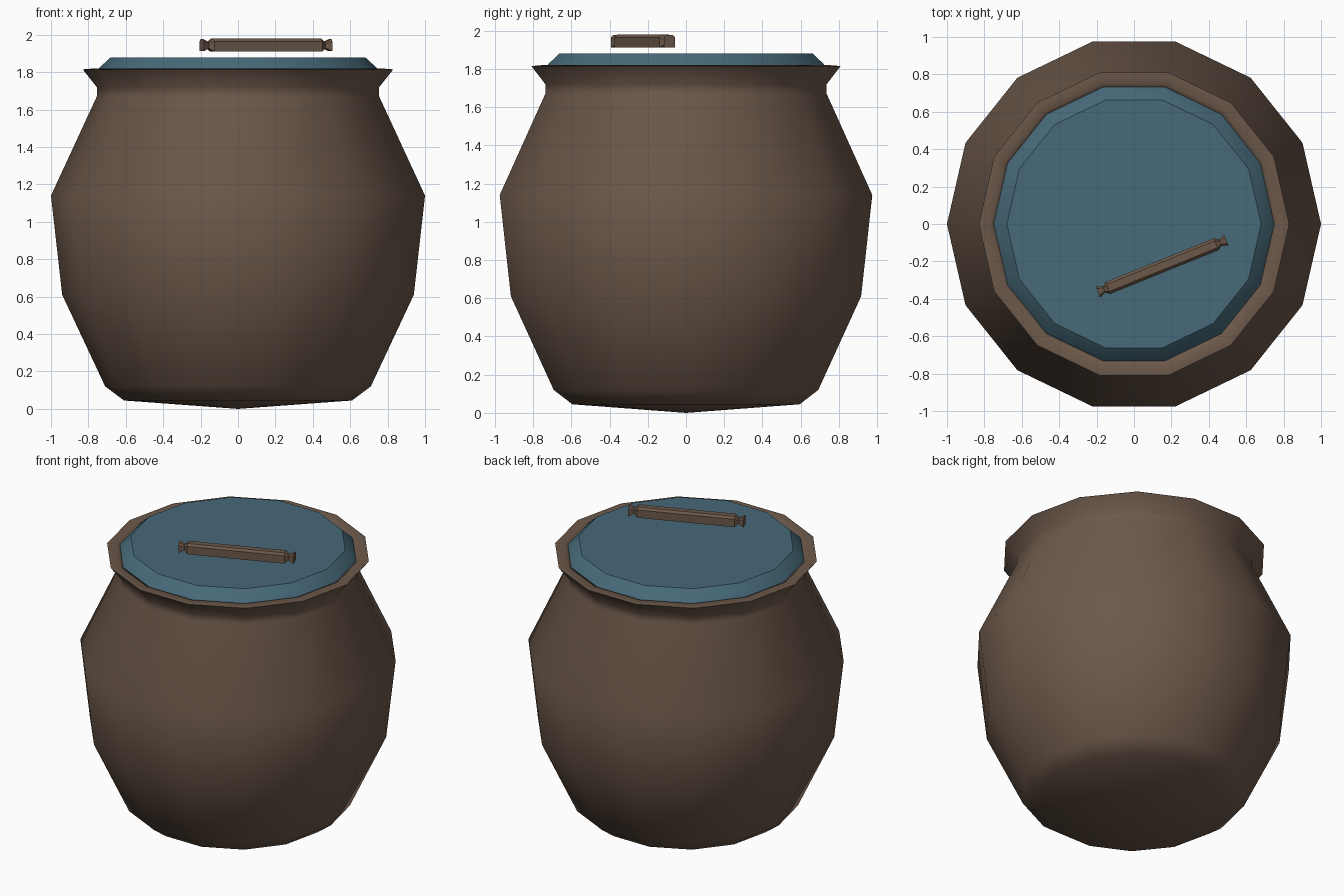
import bpy, math
from mathutils import Matrix

old = bpy.data.objects.get("Cube")
if old:
    bpy.data.objects.remove(old, do_unlink=True)


def material(name, rgb):
    mat = bpy.data.materials.new(name)
    mat.use_nodes = True
    mat.diffuse_color = (*rgb, 1)
    mat.node_tree.nodes["Principled BSDF"].inputs["Base Color"].default_value = (*rgb, 1)
    return mat


def loft(name, rings, mat, smooth):
    """Skin equal-length rings of points; a one-point ring closes to a tip."""
    verts, faces, starts = [], [], []
    for ring in rings:
        starts.append(len(verts))
        verts += ring
    n = max(len(r) for r in rings)
    for k in range(len(rings) - 1):
        a, b = starts[k], starts[k + 1]
        for i in range(n):
            j = (i + 1) % n
            if len(rings[k]) == 1:
                faces.append((a, b + j, b + i))
            elif len(rings[k + 1]) == 1:
                faces.append((a + i, a + j, b))
            else:
                faces.append((a + i, a + j, b + j, b + i))
    mesh = bpy.data.meshes.new(name)
    mesh.from_pydata(verts, [], faces)
    mesh.materials.append(mat)
    ob = bpy.data.objects.new(name, mesh)
    bpy.context.collection.objects.link(ob)
    if smooth:
        bpy.ops.object.select_all(action='DESELECT')
        ob.select_set(True)
        bpy.context.view_layer.objects.active = ob
        bpy.ops.object.shade_smooth_by_angle(angle=math.radians(smooth))
    return ob


def lathe(name, profile, mat, smooth, sides=14):
    rings = []
    for r, z in profile:
        if r == 0:
            rings.append([(0, 0, z)])
        else:
            turn = [math.tau * i / sides for i in range(sides)]
            rings.append([(r * math.cos(t), r * math.sin(t), z) for t in turn])
    return loft(name, rings, mat, smooth)


brown = material("clay brown", (0.15, 0.098, 0.068))
blue = material("dull blue", (0.062, 0.142, 0.19))

# Pot body with flared lip, turned in along the inside of the neck
lathe("pot", [(0, 0), (0.61, 0.045), (0.71, 0.12), (0.94, 0.61), (1.0, 1.14),
              (0.755, 1.67), (0.755, 1.72), (0.83, 1.815), (0.77, 1.82),
              (0.745, 1.8), (0.7, 1.72)], brown, 60)

# Flat filling with a sloped edge
lathe("filling", [(0.7, 1.76), (0.75, 1.81), (0.74, 1.825), (0.68, 1.88), (0, 1.88)],
      blue, 30)

# Floating bar: chamfered body with pinched, flared ends
section = [(-0.034, -0.034), (0.034, -0.034), (0.034, 0.02), (0.02, 0.034),
           (-0.02, 0.034), (-0.034, 0.02)]
half = [(0.37, 0), (0.37, 0.95), (0.335, 0.5), (0.312, 1)]
stations = [(-x, s) for x, s in half] + half[::-1]
rings = [[(x, y * s, z * s) for y, z in section] if s else [(x, 0, 0)]
         for x, s in stations]
bar = loft("bar", rings, brown, 0)
bar.data.transform(Matrix.Translation((0.15, -0.225, 1.945))
                   @ Matrix.Rotation(math.radians(22), 4, 'Z'))
